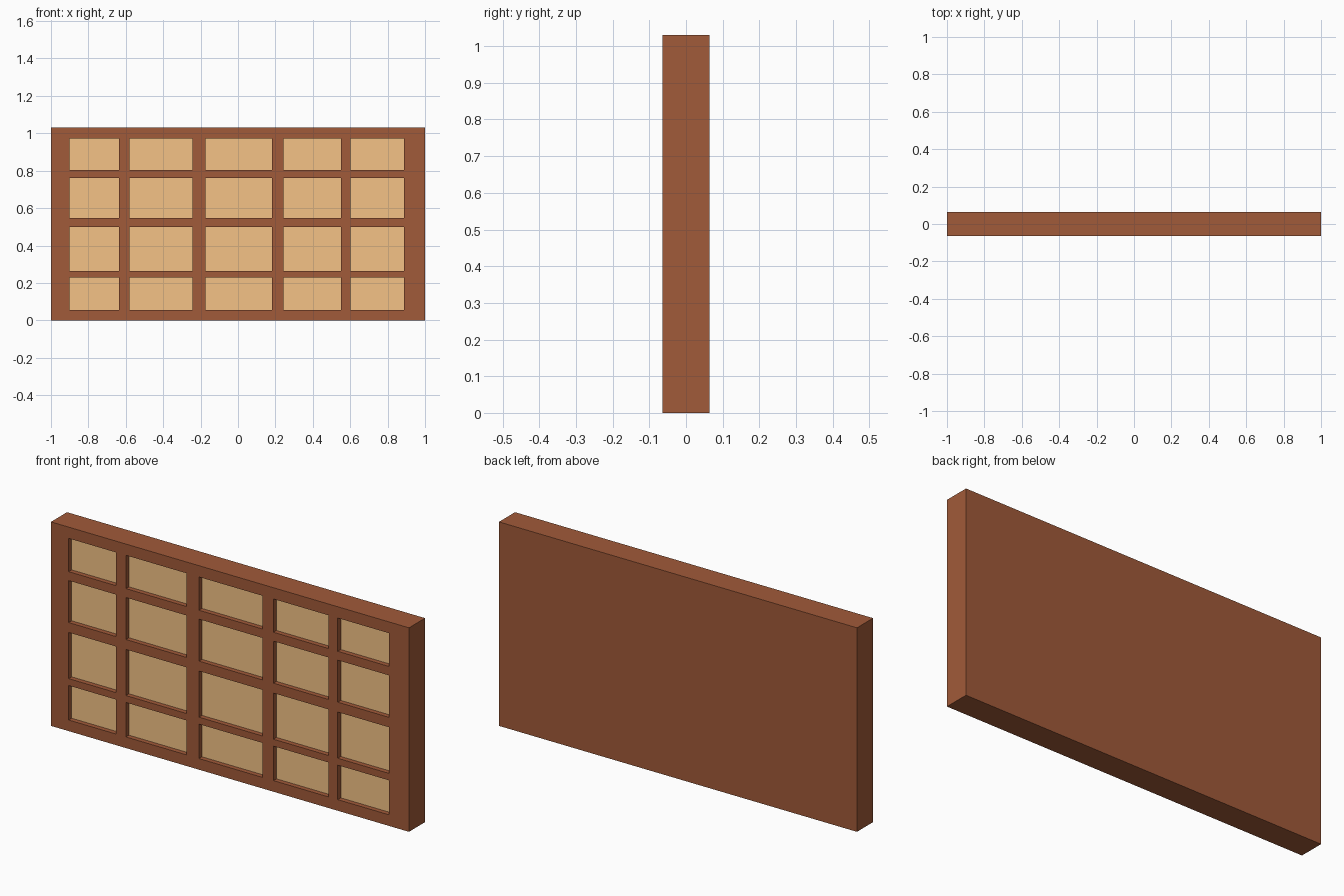
import bpy, bmesh

if "Cube" in bpy.data.objects:
    bpy.data.objects.remove(bpy.data.objects["Cube"])

XS = [-1, -.901, -.636, -.581, -.243, -.173, .182, .243, .551, .602, .888, 1]
ZS = [0, .056, .23, .265, .498, .548, .76, .805, .973, 1.03]
HALF, DEPTH = .064, .024


def material(name, color):
    m = bpy.data.materials.new(name)
    m.diffuse_color = color
    m.use_nodes = True
    m.node_tree.nodes["Principled BSDF"].inputs["Base Color"].default_value = m.diffuse_color
    return m


bm = bmesh.new()

# front lattice: odd cells in both directions are panels
grid = [[bm.verts.new((x, -HALF, z)) for z in ZS] for x in XS]
panels = []
for i in range(len(XS) - 1):
    for j in range(len(ZS) - 1):
        f = bm.faces.new((grid[i][j], grid[i + 1][j], grid[i + 1][j + 1], grid[i][j + 1]))
        if i % 2 and j % 2:
            panels.append(f)

# solid sides and back, sharing the front's outline
rim = [e for e in bm.edges if e.is_boundary]
side = bmesh.ops.extrude_edge_only(bm, edges=rim)["geom"]
bmesh.ops.translate(bm, vec=(0, 2 * HALF, 0),
                    verts=[g for g in side if isinstance(g, bmesh.types.BMVert)])
back = [g for g in side if isinstance(g, bmesh.types.BMEdge)
        and all(v.co.y > 0 for v in g.verts)]
bmesh.ops.contextual_create(bm, geom=back)

# sunken panels: straight pocket walls, light floors
for f in panels:
    outer = list(f.verts)
    bm.faces.remove(f)
    inner = [bm.verts.new((v.co.x, v.co.y + DEPTH, v.co.z)) for v in outer]
    for k in range(4):
        n = (k + 1) % 4
        bm.faces.new((outer[k], outer[n], inner[n], inner[k]))
    bm.faces.new(inner).material_index = 1
bmesh.ops.recalc_face_normals(bm, faces=bm.faces[:])

me = bpy.data.meshes.new("panelled_board")
bm.to_mesh(me)
bm.free()
me.materials.append(material("brown_wood", (.356, .103, .041, 1)))
me.materials.append(material("light_wood", (.91, .545, .238, 1)))
bpy.context.collection.objects.link(bpy.data.objects.new("panelled_board", me))
